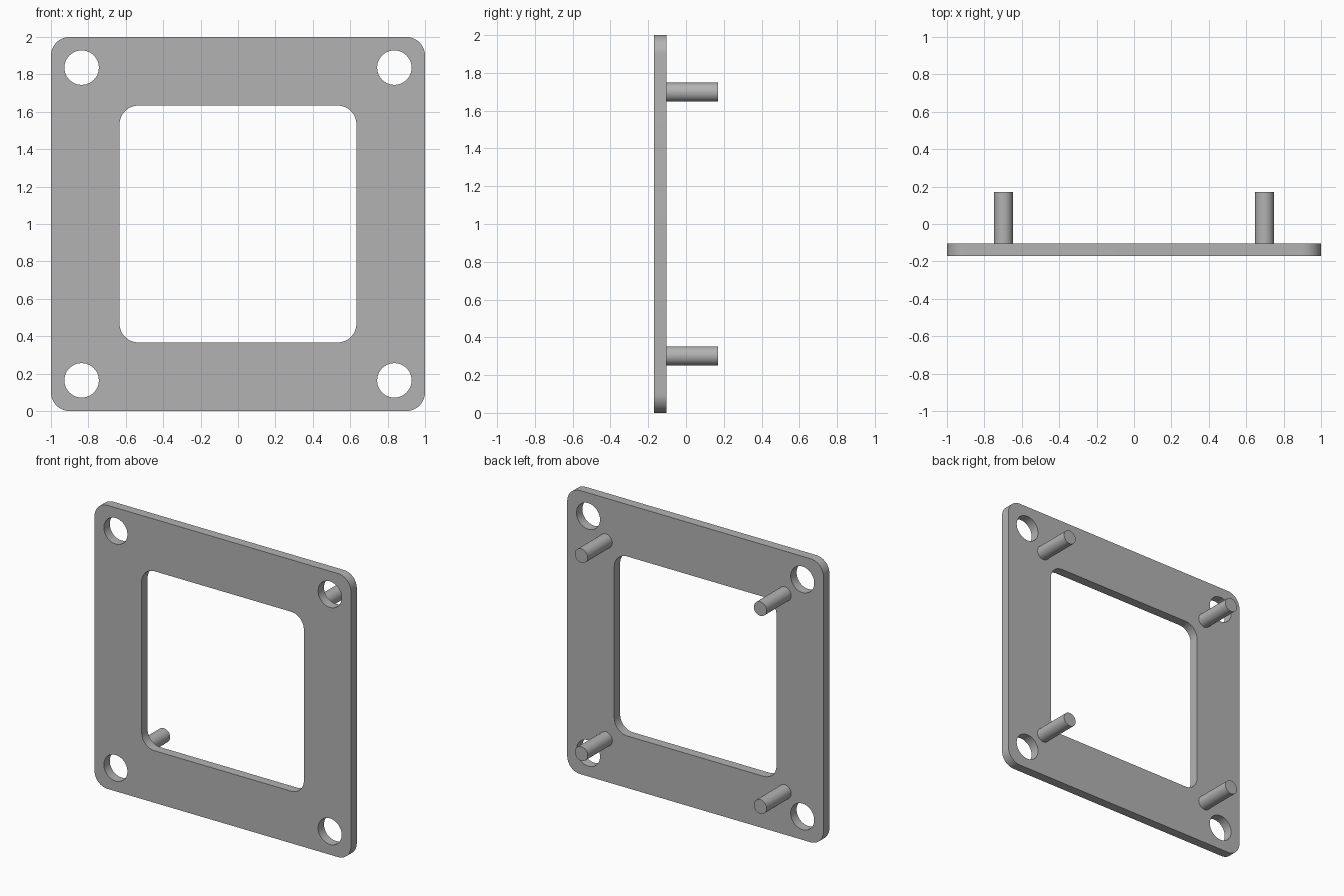
import bpy, bmesh, math
from mathutils import Matrix

if "Cube" in bpy.data.objects:
    bpy.data.objects.remove(bpy.data.objects["Cube"])

FRONT, FACE, BACK = -0.17, -0.104, 0.17   # plate front, plate back, peg ends

metal = bpy.data.materials.new("grey metal")
metal.diffuse_color = (0.45, 0.45, 0.45, 1)
metal.use_nodes = True
metal.node_tree.nodes["Principled BSDF"].inputs["Base Color"].default_value = metal.diffuse_color


def rounded_square(half, radius, steps=12):
    c = half - radius
    pts = []
    for q, (sx, sy) in enumerate([(1, 1), (-1, 1), (-1, -1), (1, -1)]):
        for i in range(steps + 1):
            a = math.pi / 2 * (q + i / steps)
            pts.append((sx * c + radius * math.cos(a), sy * c + radius * math.sin(a)))
    return pts


def circle(cx, cy, radius, steps=48):
    return [(cx + radius * math.cos(2 * math.pi * i / steps),
             cy + radius * math.sin(2 * math.pi * i / steps)) for i in range(steps)]


def extrude_outlines(name, outlines, y0, y1):
    """Fill outlines (inner ones become holes) in the xz plane between y0 and y1."""
    curve = bpy.data.curves.new(name, 'CURVE')
    curve.dimensions = '2D'
    curve.fill_mode = 'BOTH'
    curve.extrude = (y1 - y0) / 2
    for pts in outlines:
        spline = curve.splines.new('POLY')
        spline.points.add(len(pts) - 1)
        for p, (x, y) in zip(spline.points, pts):
            p.co = (x, y, 0, 1)
        spline.use_cyclic_u = True
    obj = bpy.data.objects.new(name, curve)
    bpy.context.collection.objects.link(obj)
    bpy.ops.object.select_all(action='DESELECT')
    obj.select_set(True)
    bpy.context.view_layer.objects.active = obj
    bpy.ops.object.convert(target='MESH')
    obj = bpy.context.object
    # Stand it upright and weld the caps to the sides
    bm = bmesh.new()
    bm.from_mesh(obj.data)
    bm.transform(Matrix.Translation((0, (y0 + y1) / 2, 1)) @ Matrix.Rotation(math.pi / 2, 4, 'X'))
    bmesh.ops.remove_doubles(bm, verts=bm.verts, dist=1e-5)
    bmesh.ops.recalc_face_normals(bm, faces=bm.faces)
    bm.to_mesh(obj.data)
    bm.free()
    obj.data.materials.clear()
    obj.data.materials.append(metal)
    bpy.ops.object.shade_smooth_by_angle(angle=math.radians(30))
    return obj


corners = [(sx, sz) for sx in (-1, 1) for sz in (-1, 1)]

# Square plate with a central window and four corner holes
extrude_outlines("frame_plate",
                 [rounded_square(1.0, 0.1), rounded_square(0.633, 0.1)]
                 + [circle(sx * 0.836, sz * 0.836, 0.092) for sx, sz in corners],
                 FRONT, FACE)

# Four pegs on the back
for sx, sz in corners:
    side = ("left" if sx < 0 else "right") + ("_lower" if sz < 0 else "_upper")
    extrude_outlines("peg_" + side, [circle(sx * 0.698, sz * 0.698, 0.05)], FACE, BACK)
